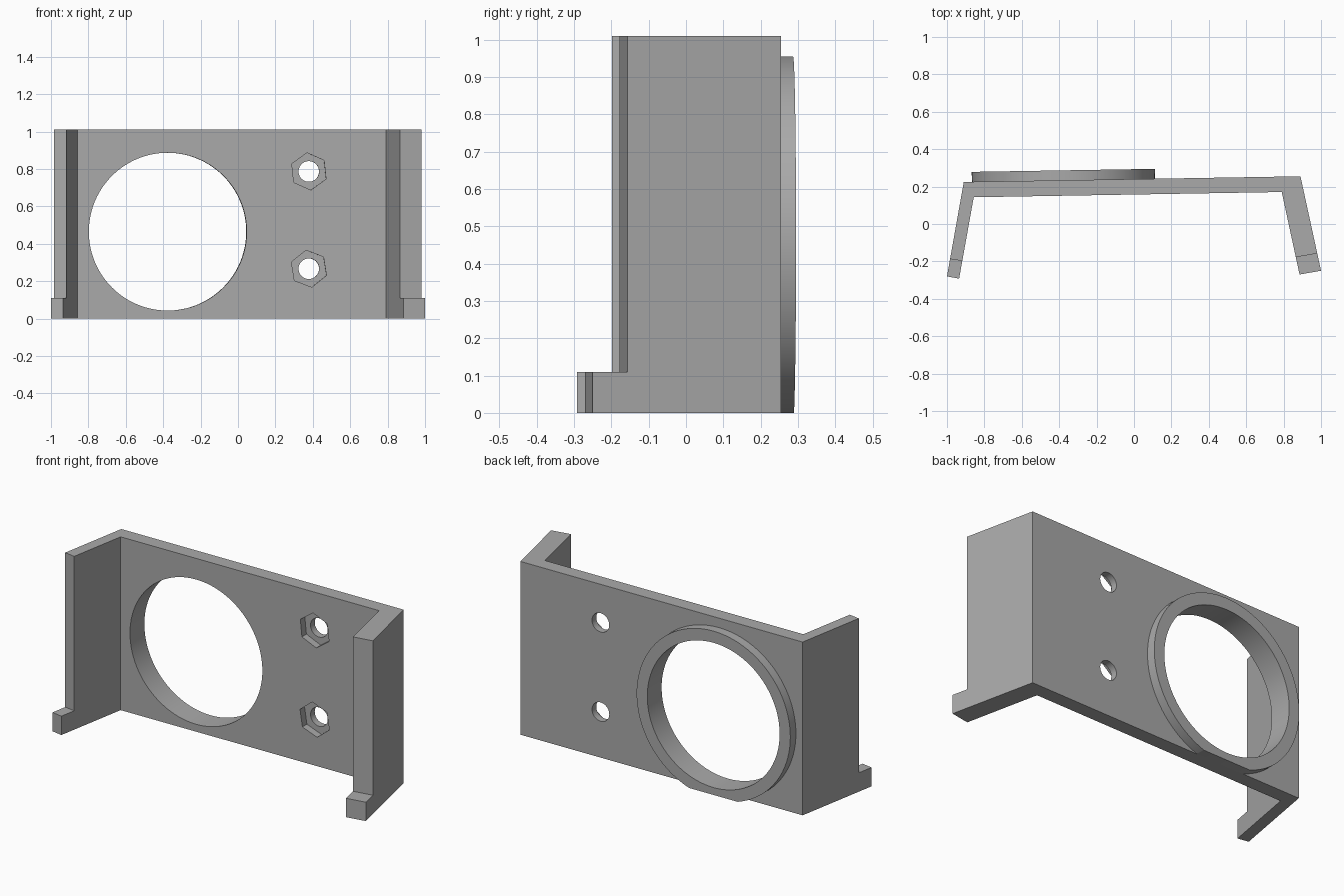
import bpy, bmesh
from math import radians, cos, sin, pi
from mathutils import Matrix, Vector

cube = bpy.data.objects.get("Cube")
if cube:
    bpy.data.objects.remove(cube, do_unlink=True)

grey = bpy.data.materials.new("plain grey")
grey.use_nodes = True
grey.diffuse_color = (0.4, 0.4, 0.4, 1)
grey.node_tree.nodes["Principled BSDF"].inputs["Base Color"].default_value = (0.4, 0.4, 0.4, 1)

HEIGHT, FOOT = 1.01, 0.11
TILT = radians(0.95)                      # the plate is turned slightly about z
ALONG = Vector((cos(TILT), sin(TILT), 0))
OUT = Vector((-sin(TILT), cos(TILT), 0))
ORIGIN = Vector((0, 0.24, 0))             # point on the outer plate face


def make_object(name, bm):
    bmesh.ops.recalc_face_normals(bm, faces=bm.faces)
    mesh = bpy.data.meshes.new(name)
    bm.to_mesh(mesh)
    bm.free()
    mesh.materials.append(grey)
    obj = bpy.data.objects.new(name, mesh)
    bpy.context.collection.objects.link(obj)
    return obj


def extrude(name, points, direction):
    """Closed outline pushed along a direction."""
    bm = bmesh.new()
    face = bm.faces.new([bm.verts.new(p) for p in points])
    result = bmesh.ops.extrude_face_region(bm, geom=[face], use_keep_orig=True)
    moved = [g for g in result["geom"] if isinstance(g, bmesh.types.BMVert)]
    bmesh.ops.translate(bm, verts=moved, vec=direction)
    return make_object(name, bm)


def disc(name, x, z, radius, sides, start, depth, turn=0):
    """Prism whose axis is the plate normal, from start over depth."""
    centre = ORIGIN + ALONG * (x / cos(TILT)) + OUT * start
    angles = [turn + 2 * pi * i / sides for i in range(sides)]
    pts = [centre + ALONG * radius * cos(a) + Vector((0, 0, z + radius * sin(a))) for a in angles]
    return extrude(name, pts, OUT * depth)


def cut(target, cutters):
    """Subtract the helpers and bake the result."""
    for cutter in cutters:
        cutter.hide_render = True
        mod = target.modifiers.new("cut", 'BOOLEAN')
        mod.operation, mod.solver, mod.object = 'DIFFERENCE', 'EXACT', cutter
    graph = bpy.context.evaluated_depsgraph_get()
    mesh = bpy.data.meshes.new_from_object(target.evaluated_get(graph))
    target.modifiers.clear()
    target.data = mesh
    mesh.materials.clear()
    mesh.materials.append(grey)
    for poly in mesh.polygons:
        poly.material_index = 0
    for cutter in cutters:
        bpy.data.objects.remove(cutter, do_unlink=True)


# Bracket: back plate with two splayed side walls
outline = [(-0.91, 0.225), (-1, -0.28), (-0.935, -0.292), (-0.857, 0.143),
           (0.79, 0.171), (0.885, -0.27), (1, -0.25), (0.89, 0.255)]
bracket = extrude("bracket", [(x, y, 0) for x, y in outline], (0, 0, HEIGHT))

# Openings, and the walls trimmed back above the feet
cutters = [disc("opening_cutter", -0.377, 0.465, 0.422, 96, -0.2, 0.4)]
for z, turn in ((0.787, 6), (0.267, 9)):
    cutters.append(disc("bolt_cutter", 0.378, z, 0.055, 40, -0.2, 0.4))
    cutters.append(disc("nut_cutter", 0.378, z, 0.1, 6, -0.2, 0.16, radians(30 + turn)))
trims = ([(-1.05, -0.176), (-0.85, -0.209), (-0.85, -0.4), (-1.05, -0.4)],
         [(0.80, -0.189), (1.05, -0.145), (1.05, -0.4), (0.80, -0.4)])
for trim in trims:
    cutters.append(extrude("foot_cutter", [(x, y, FOOT) for x, y in trim], (0, 0, 1)))
cut(bracket, cutters)

# Raised collar round the large opening, flat at the base
collar = disc("collar", -0.377, 0.465, 0.49, 96, 0, 0.053)
base = [(-1, -1, -1), (1, -1, -1), (1, 1, -1), (-1, 1, -1)]
cut(collar, [disc("collar_cutter", -0.377, 0.465, 0.422, 96, -0.2, 0.4),
             extrude("base_cutter", base, (0, 0, 1))])

for obj in (bracket, collar):
    bpy.ops.object.select_all(action='DESELECT')
    obj.select_set(True)
    bpy.context.view_layer.objects.active = obj
    bpy.ops.object.shade_smooth_by_angle(angle=radians(30))
